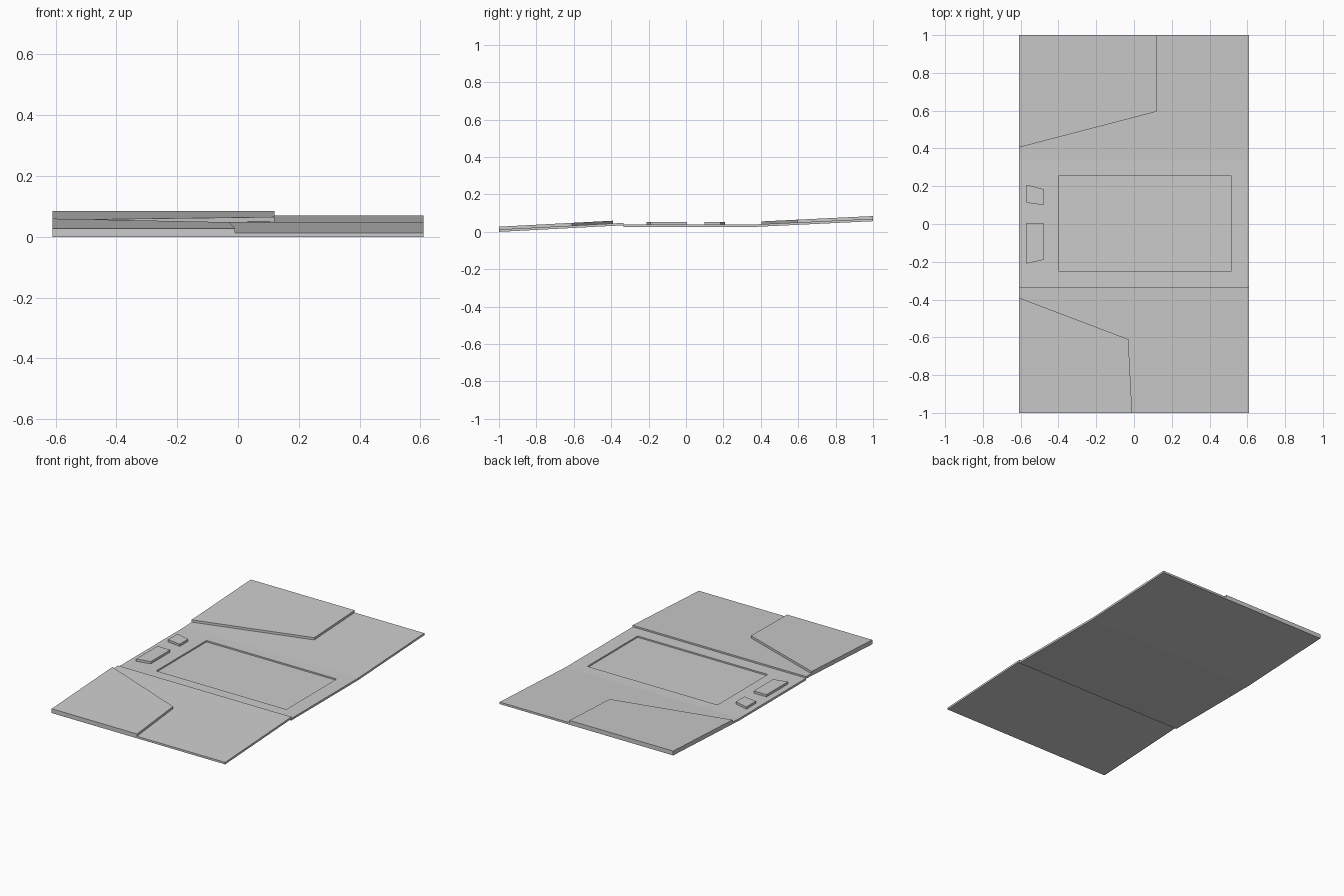
import bpy, bmesh

if "Cube" in bpy.data.objects:
    bpy.data.objects.remove(bpy.data.objects["Cube"])

W, T = 0.61, 0.013          # half width, sheet thickness
HINGE = 0.335


def front_z(y):             # top of the front flap
    return T + (y + 1) * (0.048 - T) / (1 - HINGE)


def mid_z(y):               # top of the middle panel
    return 0.038


def rear_z(y):              # top of the rear flap
    return 0.038 + (y - HINGE) * (0.070 - 0.038) / (1 - HINGE)


def finish(name, bm):
    bmesh.ops.recalc_face_normals(bm, faces=bm.faces)
    me = bpy.data.meshes.new(name)
    bm.to_mesh(me)
    bm.free()
    ob = bpy.data.objects.new(name, me)
    bpy.context.collection.objects.link(ob)
    return ob


def slab(outline, z, low, high):
    """Prism over an outline, following the height function z."""
    bm = bmesh.new()
    bottom = [bm.verts.new((x, y, z(y) + low)) for x, y in outline]
    top = [bm.verts.new((x, y, z(y) + high)) for x, y in outline]
    bm.faces.new(bottom[::-1])
    cap = bm.faces.new(top)
    n = len(outline)
    for i in range(n):
        j = (i + 1) % n
        bm.faces.new((bottom[i], bottom[j], top[j], top[i]))
    return bm, cap


def rect(x0, x1, y0, y1):
    return [(x0, y0), (x1, y0), (x1, y1), (x0, y1)]


# Front and rear tilted flaps
finish("front_flap", slab(rect(-W, W, -1, -HINGE), front_z, -T, 0)[0])
finish("rear_flap", slab(rect(-W, W, HINGE, 1), rear_z, -T, 0)[0])

# Middle panel with a shallow rectangular recess
bm, cap = slab(rect(-W, W, -HINGE, HINGE), mid_z, -T, 0)
bmesh.ops.recalc_face_normals(bm, faces=bm.faces)
bmesh.ops.inset_region(bm, faces=[cap], thickness=0.1)
for v in cap.verts:
    v.co.x = 0.515 if v.co.x > 0 else -0.40
    v.co.y = 0.255 if v.co.y > 0 else -0.25
bmesh.ops.inset_region(bm, faces=[cap], thickness=0, depth=-0.009)
finish("middle_panel", bm)

# Raised plates on the flaps and small raised keys on the middle panel
plates = {
    "front_plate": ([(-W, -1), (-0.01, -1), (-0.03, -0.61), (-W, -0.39)], front_z),
    "rear_plate": ([(-W, 0.405), (0.12, 0.595), (0.12, 1), (-W, 1)], rear_z),
    "rear_key": ([(-0.57, 0.113), (-0.48, 0.10), (-0.48, 0.185), (-0.57, 0.208)], mid_z),
    "front_key": ([(-0.57, -0.21), (-0.48, -0.19), (-0.48, 0.005), (-0.57, 0.005)], mid_z),
}
for name, (outline, z) in plates.items():
    finish(name, slab(outline, z, -0.001, 0.0145)[0])
